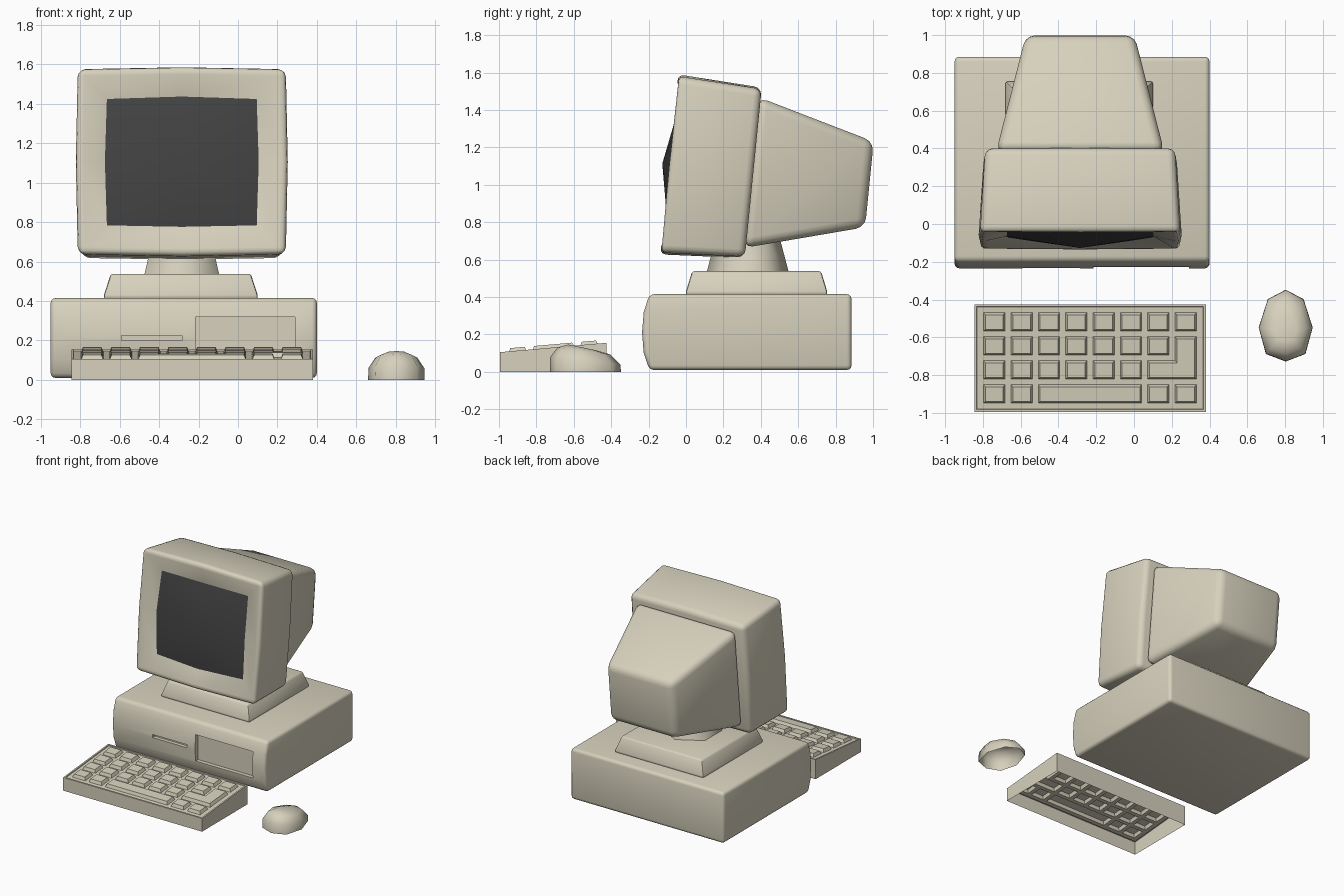
import bpy, bmesh, math
from mathutils import Matrix

if "Cube" in bpy.data.objects:
    bpy.data.objects.remove(bpy.data.objects["Cube"])

def material(name, rgb):
    m = bpy.data.materials.new(name)
    m.diffuse_color = (*rgb, 1)
    m.use_nodes = True
    m.node_tree.nodes["Principled BSDF"].inputs["Base Color"].default_value = m.diffuse_color
    return m

BEIGE = material("warm_beige", (0.68, 0.64, 0.51))
DARK = material("screen_charcoal", (0.055, 0.055, 0.055))
CX = -0.285                      # centre line of the monitor

def finish(name, bm, mat=BEIGE, bevel=0, segments=3, angle=40, cutters=()):
    bmesh.ops.recalc_face_normals(bm, faces=bm.faces)
    me = bpy.data.meshes.new(name)
    bm.to_mesh(me)
    bm.free()
    ob = bpy.data.objects.new(name, me)
    bpy.context.collection.objects.link(ob)
    me.materials.append(mat)
    bpy.ops.object.select_all(action='DESELECT')
    ob.select_set(True)
    bpy.context.view_layer.objects.active = ob
    if bevel:
        b = ob.modifiers.new("bevel", 'BEVEL')
        b.width, b.segments = bevel, segments
        b.limit_method, b.angle_limit = 'ANGLE', math.radians(35)
        bpy.ops.object.modifier_apply(modifier=b.name)
    for c in cutters:
        m = ob.modifiers.new("cut", 'BOOLEAN')
        m.operation, m.object, m.solver = 'DIFFERENCE', c, 'EXACT'
        bpy.ops.object.modifier_apply(modifier=m.name)
        bpy.data.objects.remove(c)
    if angle:
        bpy.ops.object.shade_smooth_by_angle(angle=math.radians(angle))
    return ob

def loft(rings, cap_start=True, cap_end=True):
    """Skin a list of equally long point rings."""
    bm = bmesh.new()
    vs = [[bm.verts.new(p) for p in r] for r in rings]
    n = len(rings[0])
    for a, b in zip(vs, vs[1:]):
        for i in range(n):
            j = (i + 1) % n
            bm.faces.new((a[i], a[j], b[j], b[i]))
    if cap_start:
        bm.faces.new(vs[0][::-1])
    if cap_end:
        bm.faces.new(vs[-1])
    return bm

def rect(x0, x1, y0, y1, z):
    return [(x0, y0, z), (x1, y0, z), (x1, y1, z), (x0, y1, z)]

def box(name, x0, x1, y0, y1, z0, z1):
    ob = finish(name, loft([rect(x0, x1, y0, y1, z0), rect(x0, x1, y0, y1, z1)]), angle=0)
    ob.hide_render = True
    return ob

# Computer case: bowed front profile, with slot and drive bay cut in
profile = [(0.885, 0.01), (0.885, 0.415), (-0.195, 0.415), (-0.226, 0.32),
           (-0.235, 0.21), (-0.226, 0.1), (-0.195, 0.01)]
cuts = [box("slot_cutter", -0.59, -0.285, -0.4, -0.205, 0.2, 0.224),
        box("bay_cutter", -0.215, 0.29, -0.4, -0.195, 0.11, 0.32)]
finish("computer_case", loft([[(x, y, z) for y, z in profile] for x in (-0.95, 0.4)]),
       bevel=0.025, cutters=cuts)

# Monitor stand: sloped plinth and hexagonal neck
finish("stand_plinth", loft([rect(-0.68, 0.1, 0.0, 0.755, 0.41),
                             rect(-0.68, 0.1, 0.0, 0.755, 0.43),
                             rect(-0.645, 0.065, 0.033, 0.722, 0.538)]), bevel=0.012, segments=2)

def hexagon(r, z):
    return [(CX + r * math.sin(math.tau * i / 6), 0.33 + r * math.cos(math.tau * i / 6), z)
            for i in range(6)]
finish("stand_neck", loft([hexagon(0.22, 0.53), hexagon(0.17, 0.72)]), angle=65)

# Monitor, built in its own tilted frame (x across, y depth, z up)
TILT = Matrix.Translation((CX, -0.09, 1.109)) @ Matrix.Rotation(math.radians(-5.7), 4, 'X')

def ring8(w, h, d, bow=0.0, bulge=0.0):
    """Rectangle with bowed sides; mid points sit forward by bulge."""
    pts = []
    for sx, sz in ((-1, -1), (0, -1), (1, -1), (1, 0), (1, 1), (0, 1), (-1, 1), (-1, 0)):
        mid = sx == 0 or sz == 0
        k = bow if mid else 0
        pts.append((sx * (w + k), d - (bulge if mid else 0), sz * (h + k)))
    return pts

def tilted(name, bm, **kw):
    bm.transform(TILT)
    return finish(name, bm, **kw)

tilted("monitor_bezel", loft([ring8(0.502, 0.45, 0.452, 0.008),
                              ring8(0.53, 0.474, -0.008, 0.01),
                              ring8(0.38, 0.322, 0.05, 0.01, 0.025)], cap_end=False),
       bevel=0.04)
tilted("monitor_back", loft([[(-w, d, -h), (w, d, -h), (w, d, h), (-w, d, h)]
                             for w, h, d in ((0.445, 0.405, 0.44), (0.288, 0.23, 1.076))]),
       bevel=0.05)

# Screen glass: domed fan
bm = loft([ring8(0.38, 0.322, 0.05, 0.01, 0.025)], False, False)
rim = list(bm.verts)
centre = bm.verts.new((0, -0.037, 0))
bm.verts.ensure_lookup_table()
for i in range(8):
    bm.faces.new((rim[i], rim[(i + 1) % 8], centre))
tilted("screen", bm, mat=DARK)

# Keyboard: open shell, keys raised out of a sloping deck grid
xs, ys = [-0.845, -0.833], [-0.995, -0.983]
for c in range(8):
    xs += [-0.796 + 0.1447 * c, -0.796 + 0.1447 * c + 0.113]
for r in range(4):
    ys += [-0.948 + 0.127 * r, -0.948 + 0.127 * r + 0.097]
xs += [0.368, 0.38]
ys += [-0.437, -0.425]
bm = bmesh.new()
grid = [[bm.verts.new((x, y, 0.105 + (y + 0.995) * 0.088)) for x in xs] for y in ys]
deck, keys = [], []
for j in range(len(ys) - 1):
    for i in range(len(xs) - 1):
        f = bm.faces.new((grid[j][i], grid[j][i + 1], grid[j + 1][i + 1], grid[j + 1][i]))
        if 0 < i < len(xs) - 2 and 0 < j < len(ys) - 2:
            deck.append(f)
        kc, kr = i - 2, j - 2             # even numbers are keys, odd are gaps
        if not (0 <= kc <= 14 and 0 <= kr <= 6):
            continue
        plain = kc % 2 == 0 and kr % 2 == 0
        space_bar = kr == 0 and 4 <= kc <= 10
        enter = (kr == 2 and kc == 13) or (kr == 3 and kc == 14)
        if plain or space_bar or enter:
            keys.append(f)
bm.normal_update()
bmesh.ops.inset_region(bm, faces=deck, thickness=0.002, depth=-0.007, use_even_offset=True)
bm.normal_update()
bmesh.ops.inset_region(bm, faces=keys, thickness=0.01, depth=0.024, use_even_offset=True)
edges = [e for e in bm.edges if e.is_boundary]
out = bmesh.ops.extrude_edge_only(bm, edges=edges)
for v in out["geom"]:
    if isinstance(v, bmesh.types.BMVert):
        v.co.z = 0
finish("keyboard", bm, angle=0)

# Mouse: eight-sided egg-shaped dome, open below
outline = [(0, 0.19), (0.095, 0.14), (0.143, -0.01), (0.105, -0.15), (0, -0.19),
           (-0.105, -0.15), (-0.143, -0.01), (-0.095, 0.14)]

def mouse_ring(scale, z, slope):
    return [(0.803 + x * scale, -0.538 + y * scale - (1 - scale) * 0.03, z - slope * y)
            for x, y in outline]
bm = loft([mouse_ring(1, 0, 0), mouse_ring(0.99, 0.058, 0.11),
           mouse_ring(0.74, 0.112, 0.1), mouse_ring(0.38, 0.131, 0.08)], cap_start=False)
finish("mouse", bm, angle=80)
